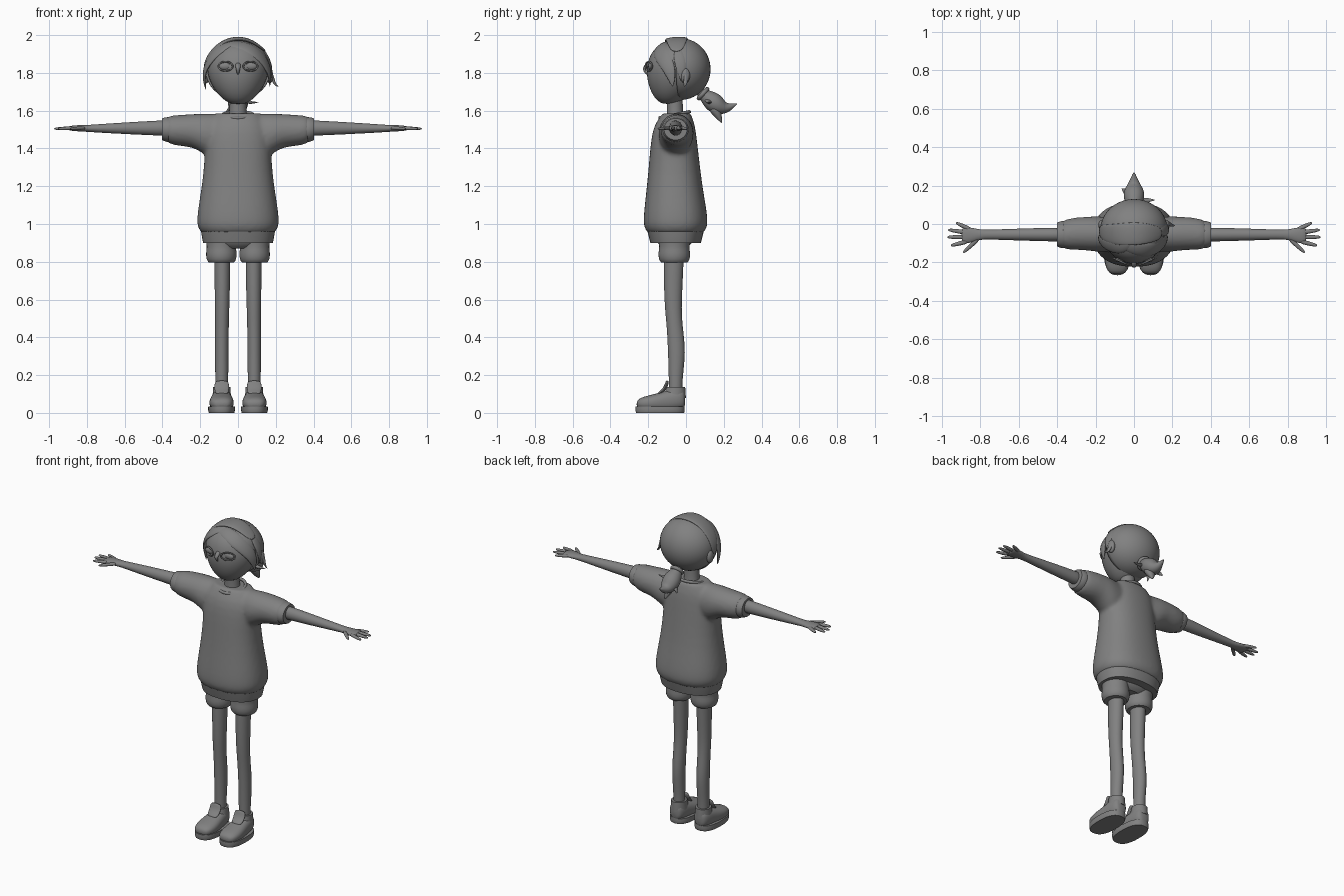
import bpy, bmesh, math
from mathutils import Vector

cube = bpy.data.objects.get("Cube")
if cube:
    bpy.data.objects.remove(cube, do_unlink=True)

grey = bpy.data.materials.new("plain_grey")
grey.use_nodes = True
COLOUR = (0.22, 0.22, 0.22, 1)
grey.diffuse_color = COLOUR
grey.node_tree.nodes["Principled BSDF"].inputs["Base Color"].default_value = COLOUR


def finish(name, bm, mirror=False, subsurf=1):
    """Turn a bmesh into a smooth grey object, optionally mirrored across x."""
    bmesh.ops.recalc_face_normals(bm, faces=bm.faces)
    for face in bm.faces:
        face.smooth = True
    mesh = bpy.data.meshes.new(name)
    bm.to_mesh(mesh)
    bm.free()
    mesh.materials.append(grey)
    obj = bpy.data.objects.new(name, mesh)
    bpy.context.collection.objects.link(obj)
    if mirror:
        obj.modifiers.new("mirror", 'MIRROR').use_mirror_merge = False
    if subsurf:
        sub = obj.modifiers.new("subsurf", 'SUBSURF')
        sub.levels = sub.render_levels = subsurf
    return obj


def skin(bm, rings, crisp):
    """Bridge a list of vertex rings and cap both ends."""
    crease = bm.edges.layers.float.new("crease_edge")
    n = len(rings[0])
    for a, b in zip(rings, rings[1:]):
        for i in range(n):
            j = (i + 1) % n
            bm.faces.new((a[i], a[j], b[j], b[i]))
    for ring in (rings[0], rings[-1]):
        cap = bm.faces.new(ring)
        if crisp:
            for edge in cap.edges:
                edge[crease] = 1
                edge.smooth = False


def tube(name, axis, sections, mirror=False, power=2.0, sides=24, crisp=True):
    """Loft along an axis; section = (position, centre a, centre b, radius a, radius b)."""
    bm = bmesh.new()
    rings = []
    for t, ca, cb, ra, rb in sections:
        ring = []
        for i in range(sides):
            ang = math.tau * i / sides
            c, s = math.cos(ang), math.sin(ang)
            a = ca + ra * math.copysign(abs(c) ** (2 / power), c)
            b = cb + rb * math.copysign(abs(s) ** (2 / power), s)
            co = {'x': (t, a, b), 'y': (a, t, b), 'z': (a, b, t)}[axis]
            ring.append(bm.verts.new(co))
        rings.append(ring)
    skin(bm, rings, crisp)
    return finish(name, bm, mirror)


def lock(name, points, centre, flat=0.35, mirror=False, sides=10):
    """Tapered strand along (x, y, z, width) points, flattened away from a centre."""
    bm = bmesh.new()
    path = [Vector(p[:3]) for p in points]
    rings = []
    for i, p in enumerate(path):
        tangent = (path[min(i + 1, len(path) - 1)] - path[max(i - 1, 0)]).normalized()
        side = tangent.cross(p - Vector(centre)).normalized()
        out = side.cross(tangent)
        w = points[i][3]
        angles = [math.tau * k / sides for k in range(sides)]
        rings.append([bm.verts.new(p + side * w * math.cos(a) + out * w * flat * math.sin(a))
                      for a in angles])
    skin(bm, rings, False)
    return finish(name, bm, mirror, 2)


def ellipsoid(name, centre, radii, mirror=False, keep=None):
    bm = bmesh.new()
    bmesh.ops.create_uvsphere(bm, u_segments=40, v_segments=28, radius=1)
    for v in bm.verts:
        v.co = Vector(centre) + Vector(r * c for r, c in zip(radii, v.co))
    if keep:
        gone = [f for f in bm.faces if not keep(f.calc_center_median())]
        bmesh.ops.delete(bm, geom=gone, context='FACES')
    return finish(name, bm, mirror, 0)


def hoop(name, point, thickness, mirror=False, sides=32):
    """Closed thin ring whose centre line is point(cos, sin)."""
    bm = bmesh.new()
    loops = []
    path = [Vector(point(math.cos(math.tau * i / sides), math.sin(math.tau * i / sides)))
            for i in range(sides)]
    mid = sum(path, Vector()) / sides
    for i, p in enumerate(path):
        tangent = (path[(i + 1) % sides] - path[i - 1]).normalized()
        out = (p - mid).normalized()
        up = tangent.cross(out)
        loops.append([bm.verts.new(p + (out * math.cos(a) + up * math.sin(a)) * thickness)
                      for a in (math.tau * k / 8 for k in range(8))])
    for i in range(sides):
        a, b = loops[i - 1], loops[i]
        for k in range(8):
            bm.faces.new((a[k - 1], a[k], b[k], b[k - 1]))
    return finish(name, bm, mirror, 0)


# Sweater: body and a sleeve tube running across it, fused into one soft surface
body = tube("sweater", 'z', [
    (.955, 0, -.055, .195, .15), (.98, 0, -.055, .215, .168), (1.02, 0, -.055, .22, .172),
    (1.1, 0, -.057, .21, .163), (1.2, 0, -.06, .193, .148), (1.33, 0, -.062, .178, .134),
    (1.45, 0, -.064, .178, .122), (1.53, 0, -.06, .165, .108), (1.585, 0, -.05, .12, .075)],
    power=2.3)
half = [(.05, -.055, 1.47, .08, .11), (.14, -.055, 1.465, .09, .12), (.19, -.052, 1.48, .095, .105),
        (.24, -.05, 1.495, .088, .088), (.31, -.05, 1.495, .085, .083), (.36, -.055, 1.498, .078, .076),
        (.375, -.055, 1.5, .066, .066)]
sleeves = tube("sleeves", 'x', [(-s[0], *s[1:]) for s in reversed(half)] + half)
bpy.ops.object.select_all(action='DESELECT')
sleeves.select_set(True)
body.select_set(True)
bpy.context.view_layer.objects.active = body
bpy.ops.object.join()
fuse = body.modifiers.new("fuse", 'REMESH')
fuse.mode, fuse.voxel_size, fuse.use_smooth_shade = 'VOXEL', 0.011, True
relax = body.modifiers.new("relax", 'SMOOTH')
relax.factor, relax.iterations = 0.5, 6

tube("sweater_hem", 'z', [(.9, 0, -.055, .186, .135), (.93, 0, -.055, .193, .143),
                          (.98, 0, -.055, .2, .155)], power=2.3)
tube("sleeve_cuff", 'x', [(.36, -.055, 1.5, .07, .066), (.38, -.055, 1.5, .072, .067),
                          (.402, -.055, 1.502, .062, .058)], mirror=True)
hoop("neckline", lambda c, s: (.08 * c, -.06 + .078 * s, 1.578 + .016 * s), .009)

# Shorts and legs
tube("shorts_seat", 'z', [(.87, 0, -.06, .1, .06), (.89, 0, -.06, .16, .09), (.95, 0, -.06, .175, .11)])
tube("shorts_leg", 'z', [(.797, .088, -.062, .068, .07), (.81, .088, -.062, .08, .083),
                         (.85, .088, -.062, .083, .086), (.875, .088, -.062, .075, .078),
                         (.94, .09, -.06, .085, .088)], mirror=True)
tube("leg", 'z', [(.09, .086, -.055, .034, .036), (.18, .086, -.055, .034, .036),
                  (.28, .086, -.05, .036, .044), (.36, .086, -.051, .037, .046),
                  (.46, .085, -.06, .036, .042), (.55, .084, -.068, .038, .044),
                  (.68, .083, -.068, .041, .05), (.84, .083, -.064, .043, .053)], mirror=True)

# Shoes
tube("shoe_sole", 'z', [(0, .087, -.137, .068, .128), (.012, .087, -.137, .072, .132),
                        (.035, .087, -.137, .071, .131)], mirror=True, power=2.5)
tube("shoe_upper", 'y', [
    (-.262, .087, .046, .03, .014), (-.245, .087, .05, .054, .03), (-.2, .087, .052, .066, .04),
    (-.15, .087, .056, .064, .048), (-.1, .087, .063, .056, .056), (-.05, .087, .072, .052, .058),
    (-.015, .087, .075, .042, .054), (-.004, .087, .07, .025, .035)], mirror=True, power=2.4, crisp=False)
tube("shoe_collar", 'z', [(.08, .086, -.062, .05, .062), (.115, .086, -.056, .047, .054),
                          (.138, .086, -.054, .046, .05)], mirror=True)
lock("shoe_tongue", [(.086, -.15, .098, .036), (.086, -.118, .12, .04), (.086, -.102, .15, .042),
                     (.086, -.098, .172, .034)], (.086, 0, .05), .25, True)

# Arms, palms and fanned fingers
tube("arm", 'x', [(.34, -.055, 1.508, .038, .043), (.42, -.055, 1.508, .036, .04),
                  (.58, -.055, 1.507, .032, .032), (.76, -.055, 1.506, .025, .021),
                  (.8, -.055, 1.506, .026, .018), (.84, -.058, 1.507, .038, .017),
                  (.88, -.058, 1.507, .044, .014), (.9, -.058, 1.507, .038, .01)], mirror=True, crisp=False)
fingers = {"thumb": (.81, -.075, .89, -.15), "index_finger": (.865, -.09, .955, -.113),
           "middle_finger": (.87, -.068, .974, -.068), "ring_finger": (.87, -.045, .97, -.03),
           "little_finger": (.85, -.03, .928, .007)}
for name, (x, y, tip_x, tip_y) in fingers.items():
    points = [(x + (tip_x - x) * t, y + (tip_y - y) * t, 1.508 - .004 * t, r)
              for t, r in ((0, .012), (.4, .012), (.8, .01), (1, .005))]
    lock(name, points, (x, y, 1), .85, True)

# Neck, head and face
tube("neck", 'z', [(1.54, 0, -.055, .055, .05), (1.59, 0, -.058, .043, .041), (1.7, 0, -.062, .044, .044)])
tube("head", 'z', [
    (1.635, 0, -.09, .03, .03), (1.648, 0, -.088, .065, .062), (1.69, 0, -.078, .112, .105),
    (1.75, 0, -.06, .148, .144), (1.8, 0, -.05, .163, .16), (1.85, 0, -.045, .166, .16),
    (1.9, 0, -.042, .152, .148), (1.945, 0, -.04, .115, .112), (1.97, 0, -.04, .05, .05)], crisp=False)
lock("nose", [(0, -.19, 1.85, .014), (0, -.212, 1.835, .015), (0, -.226, 1.82, .011),
              (0, -.205, 1.79, .006)], (0, 0, 1.82), .8)
ellipsoid("eye", (.066, -.186, 1.835), (.034, .014, .02), mirror=True)
hoop("eyelid_rim", lambda c, s: (.066 + .038 * c, -.197 + .017 * c, 1.835 + .024 * s), .005, mirror=True)
ellipsoid("ear", (.168, -.005, 1.785), (.018, .026, .04), mirror=True)

# Hair: scalp shell open at the face, then swept locks
scalp = ellipsoid("scalp_hair", (0, -.028, 1.82), (.174, .158, .163),
                  keep=lambda p: p.y > -.045 or p.z > 1.915 + .1 * abs(p.x))
shell = scalp.modifiers.new("thickness", 'SOLIDIFY')
shell.thickness = .012
MID = (0, -.04, 1.8)
lock("long_fringe", [(-.08, -.1, 1.95, .02), (0, -.128, 1.95, .042), (.08, -.138, 1.92, .05),
                     (.14, -.11, 1.865, .045), (.17, -.08, 1.8, .032), (.168, -.07, 1.725, .004)], MID)
lock("short_fringe", [(-.01, -.09, 1.968, .03), (-.08, -.125, 1.937, .045), (-.14, -.11, 1.885, .04),
                      (-.176, -.085, 1.82, .03), (-.181, -.075, 1.76, .02), (-.168, -.08, 1.705, .004)], MID)
lock("crown_hair", [(.15, -.05, 1.91, .03), (.08, -.05, 1.967, .055), (0, -.05, 1.986, .065),
                    (-.08, -.055, 1.965, .06), (-.145, -.05, 1.91, .05), (-.182, -.035, 1.84, .03),
                    (-.176, -.03, 1.765, .004)], MID, .2)
lock("side_lock", [(.13, -.04, 1.925, .03), (.168, -.03, 1.86, .035), (.178, -.025, 1.8, .022),
                   (.172, -.02, 1.75, .004)], MID, .3)
lock("ear_flick", [(.172, .005, 1.81, .012), (.186, 0, 1.765, .014), (.195, -.005, 1.738, .01),
                   (.216, -.01, 1.727, .002)], MID, .6)

# Ponytail
hoop("hair_tie", lambda c, s: (.032 * c, .09 + .022 * s, 1.69 + .024 * s), .012)
lock("ponytail", [(0, .06, 1.715, .025), (0, .095, 1.685, .034), (0, .135, 1.652, .06),
                  (0, .175, 1.622, .055), (0, .21, 1.612, .033), (0, .24, 1.622, .018),
                  (0, .272, 1.638, .002)], (0, .1, 1.5), .95)
lock("ponytail_lower_tip", [(.01, .14, 1.625, .04), (.012, .165, 1.585, .032), (.015, .18, 1.555, .016),
                            (.018, .19, 1.535, .002)], (0, 0, 1.6), .8)
lock("loose_wisp_high", [(.02, .11, 1.66, .02), (.06, .125, 1.64, .016), (.11, .125, 1.645, .002)],
     (0, .1, 1.5), .6)
lock("loose_wisp_low", [(-.02, .14, 1.64, .025), (-.045, .17, 1.61, .018), (-.065, .185, 1.59, .002)],
     (0, .1, 1.7), .6)
